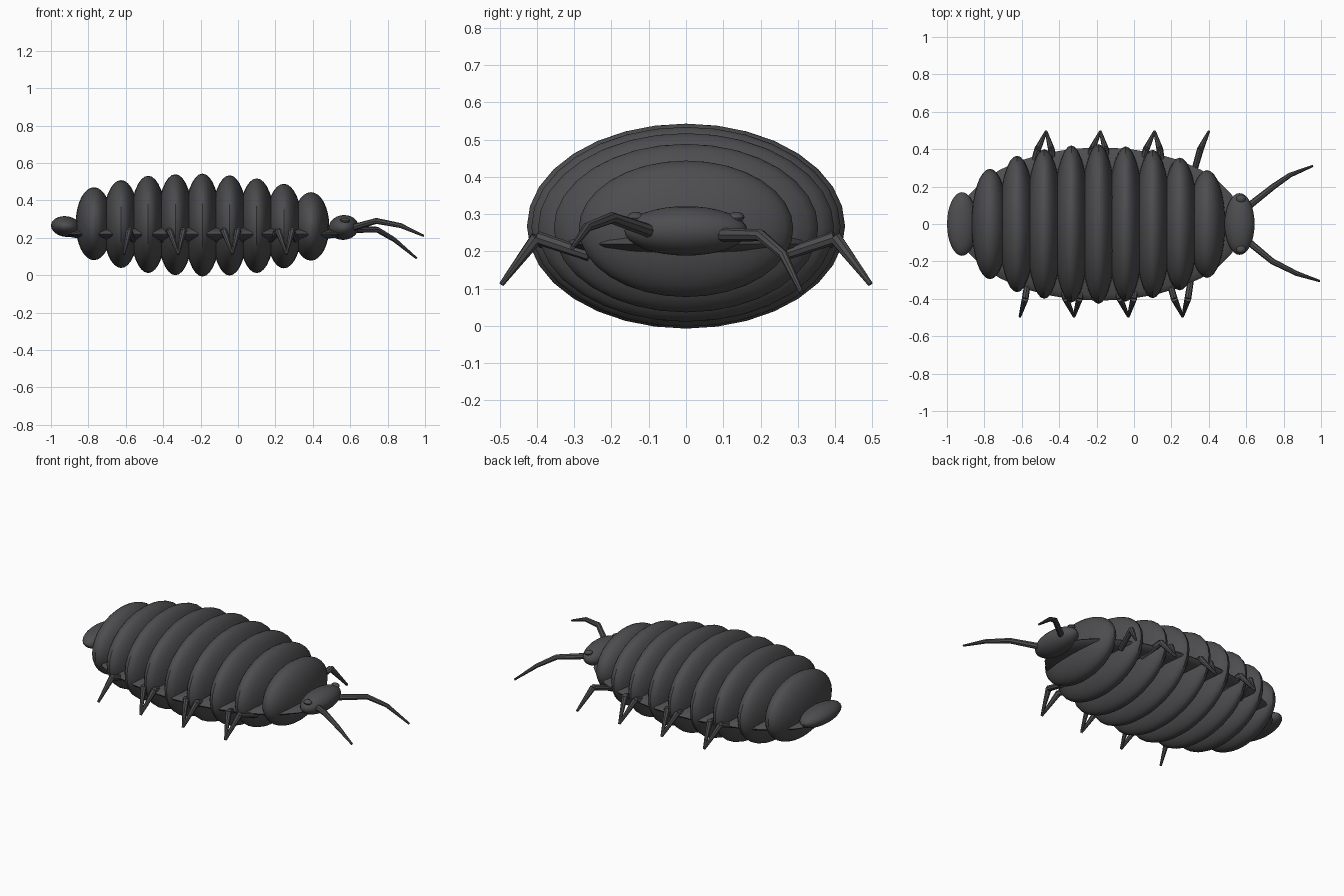
import bpy
from mathutils import Vector, Matrix

if "Cube" in bpy.data.objects:
    bpy.data.objects.remove(bpy.data.objects["Cube"])

shell = bpy.data.materials.new("charcoal shell")
shell.diffuse_color = (0.075, 0.075, 0.08, 1)
shell.use_nodes = True
shell.node_tree.nodes["Principled BSDF"].inputs["Base Color"].default_value = shell.diffuse_color


def finish(obj, name):
    obj.name = name
    obj.data.materials.append(shell)
    bpy.ops.object.shade_smooth_by_angle()


def ellipsoid(name, loc, radii, tilt=0.0, seg=32, rings=16):
    bpy.ops.mesh.primitive_uv_sphere_add(segments=seg, ring_count=rings, radius=1,
                                         location=loc, rotation=(0, tilt, 0))
    obj = bpy.context.object
    obj.scale = radii
    bpy.ops.object.transform_apply(location=False, rotation=False, scale=True)
    finish(obj, name)


def limb(name, points, radii):
    """Tapered round tube along a jointed path."""
    curve = bpy.data.curves.new(name, 'CURVE')
    curve.dimensions = '3D'
    curve.bevel_depth = 1.0
    curve.bevel_resolution = 2
    curve.use_fill_caps = True
    spline = curve.splines.new('POLY')
    spline.points.add(len(points) - 1)
    for p, co, r in zip(spline.points, points, radii):
        p.co = (*co, 1)
        p.radius = r
    obj = bpy.data.objects.new(name, curve)
    bpy.context.collection.objects.link(obj)
    bpy.ops.object.select_all(action='DESELECT')
    obj.select_set(True)
    bpy.context.view_layer.objects.active = obj
    bpy.ops.object.convert(target='MESH')
    finish(bpy.context.object, name)


# Overlapping back plates: (half width, half height)
plates = [(0.295, 0.195), (0.365, 0.235), (0.40, 0.26), (0.42, 0.27), (0.427, 0.275),
          (0.415, 0.268), (0.397, 0.253), (0.355, 0.226), (0.288, 0.183)]
for i, (hy, hz) in enumerate(plates):
    ellipsoid(f"body_plate_{i + 1}", (-0.77 + 0.145 * i, 0, 0.275 - 0.0018 * i), (0.098, hy, hz))

# Flat belly skirt, showing between the plates
ellipsoid("belly_skirt", (-0.18, 0, 0.22), (0.76, 0.41, 0.05))

# Tail and head
ellipsoid("tail", (-0.92, 0, 0.26), (0.08, 0.17, 0.055), 0.12)
ellipsoid("head", (0.565, 0, 0.255), (0.08, 0.165, 0.066), -0.1)

# Eyes
for side in (-1, 1):
    ellipsoid("eye", (0.572, 0.135 * side, 0.292), (0.025, 0.022, 0.014), 0.1, 16, 8)

# Feelers, held at different heights
feeler_radii = (0.019, 0.016, 0.013, 0.006)
limb("right_feeler", [(0.60, -0.085, 0.25), (0.74, -0.20, 0.29), (0.87, -0.265, 0.265),
                      (0.993, -0.305, 0.21)], feeler_radii)
limb("left_feeler", [(0.60, 0.085, 0.245), (0.745, 0.20, 0.243), (0.835, 0.262, 0.19),
                     (0.955, 0.31, 0.09)], feeler_radii)


def leg(foot_x, side, hip_dx, knee_dx):
    hip = (foot_x + hip_dx, 0.26 * side, 0.19)
    knee = (foot_x + knee_dx, 0.40 * side, 0.237)
    foot = (foot_x, 0.495 * side, 0.112)
    limb("upper_leg", [hip, knee], (0.016, 0.018))
    limb("lower_leg", [knee, foot], (0.018, 0.007))


# Legs meet in pairs at the feet; the two sides are out of step
for side, first in ((-1, -0.61), (1, -0.47)):
    for i in range(4):
        x = first + 0.29 * i
        if not (side < 0 and i == 0):
            leg(x, side, -0.085, -0.045)
        if not (side > 0 and i == 3):
            leg(x, side, 0.05, 0.028)
